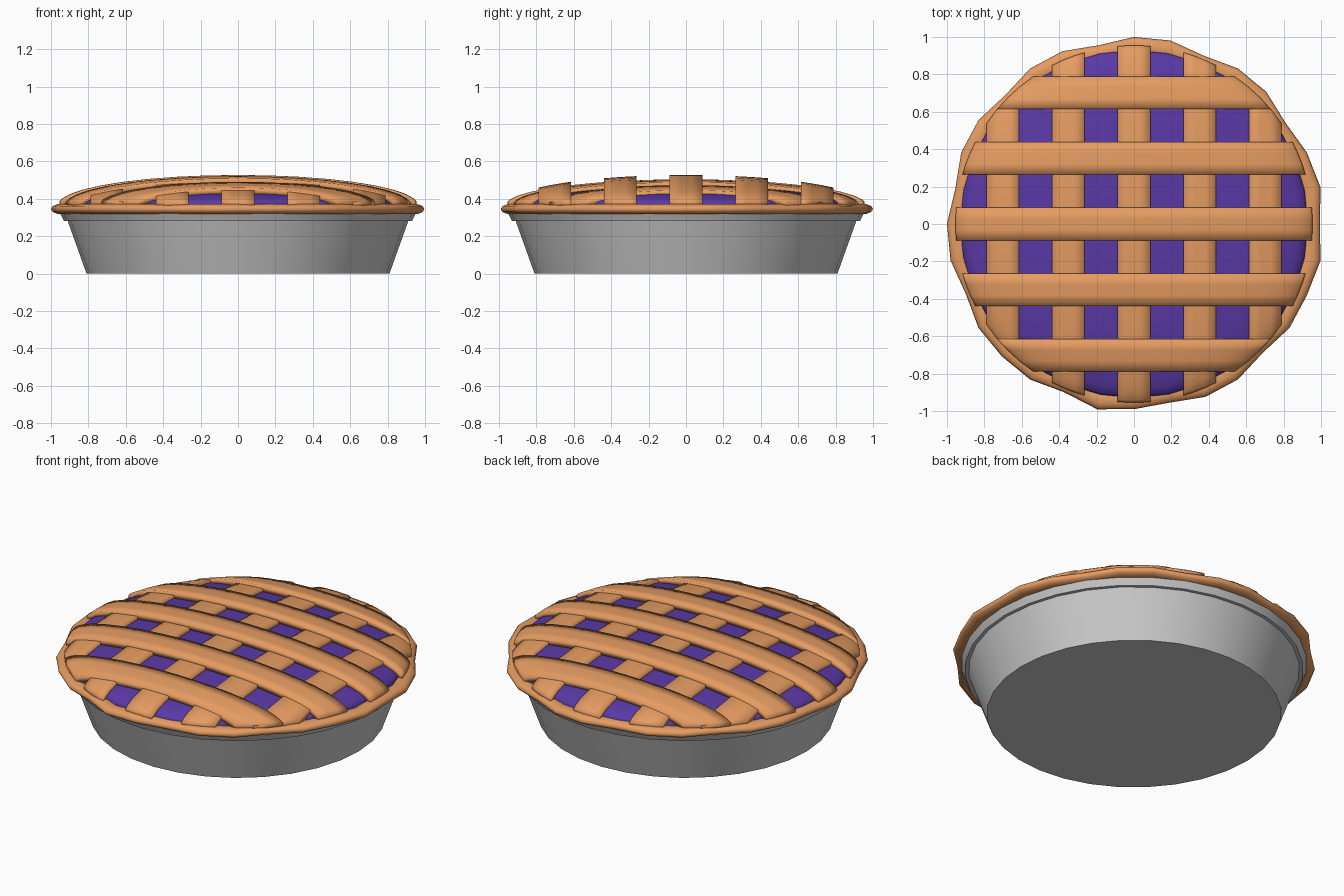
import bpy, bmesh
from math import sin, cos, pi, sqrt, radians

if "Cube" in bpy.data.objects:
    bpy.data.objects.remove(bpy.data.objects["Cube"])

SEG = 32


def material(name, rgb):
    m = bpy.data.materials.new(name)
    m.diffuse_color = (*rgb, 1)
    m.use_nodes = True
    m.node_tree.nodes["Principled BSDF"].inputs["Base Color"].default_value = m.diffuse_color
    return m


crust = material("crust", (0.78, 0.33, 0.12))
berry = material("berry", (0.10, 0.04, 0.38))


def finish(name, bm, mat=None, angle=None):
    bmesh.ops.recalc_face_normals(bm, faces=bm.faces[:])
    me = bpy.data.meshes.new(name)
    bm.to_mesh(me)
    bm.free()
    ob = bpy.data.objects.new(name, me)
    bpy.context.collection.objects.link(ob)
    if mat:
        me.materials.append(mat)
    bpy.ops.object.select_all(action='DESELECT')
    bpy.context.view_layer.objects.active = ob
    ob.select_set(True)
    if angle is None:
        bpy.ops.object.shade_smooth()
    else:
        bpy.ops.object.shade_smooth_by_angle(angle=radians(angle))
    return ob


def bridge(bm, a, b, closed=True):
    n = len(a)
    for i in range(n if closed else n - 1):
        j = (i + 1) % n
        bm.faces.new((a[i], a[j], b[j], b[i]))


def lathe(name, profile, mat=None, angle=None):
    bm = bmesh.new()
    rings = [[bm.verts.new((r * cos(2 * pi * i / SEG), r * sin(2 * pi * i / SEG), z))
              for i in range(SEG)] for r, z in profile]
    for a, b in zip(rings, rings[1:]):
        bridge(bm, a, b)
    bm.faces.new(rings[0])
    bm.faces.new(rings[-1])
    return finish(name, bm, mat, angle)


def dome(r, height, radius):
    return 0.37 + height * sqrt(max(0, 1 - (r / radius) ** 2))


# Tapered pan with a stepped lip
lathe("pan", [(0.81, 0), (0.91, 0.28), (0.93, 0.28), (0.95, 0.32), (0.92, 0.335)], angle=30)

# Domed filling
radii = [0.93 * cos(k * pi / 20) for k in range(10)]
lathe("filling", [(0.93, 0.335)] + [(r, dome(r, 0.11, 0.93)) for r in radii], berry, 40)

# Crimped crust rim: flattened tube with a wavering radius
LOW = (3, 6, 9, 12, 15, 18, 22, 25, 28)
SPECIAL = {0: 0.995, 1: 1.016, 31: 1.016, 23: 1.01, 8: 1.0, 16: 1.0, 24: 0.99}
bm = bmesh.new()
loops = []
for i in range(SEG):
    a = 2 * pi * i / SEG
    outer = SPECIAL.get(i, 0.974 if i in LOW else 1.0)
    loops.append([])
    for k in range(10):
        t = 2 * pi * k / 10
        r = outer - 0.05 + 0.05 * cos(t)
        loops[-1].append(bm.verts.new((r * cos(a), r * sin(a), 0.345 + 0.027 * sin(t))))
for i in range(SEG):
    bridge(bm, loops[i], loops[(i + 1) % SEG])
finish("crust_rim", bm, crust)


# Arched lattice strips, trimmed to the round rim
def strip(name, offset, height, across):
    bm = bmesh.new()
    steps, width, thick, end = 18, 0.175, 0.036, 0.955
    sections = []
    for s in range(steps + 1):
        u = sin((2 * s / steps - 1) * pi / 2)
        top, bottom = [], []
        for k in range(4):
            v = offset + width * (k / 3 - 0.5)
            w = u * sqrt(end ** 2 - v ** 2)
            z = dome(sqrt(v * v + w * w), height, 0.96)
            x, y = (w, v) if across else (v, w)
            top.append(bm.verts.new((x, y, z)))
            bottom.append(bm.verts.new((x, y, z - thick)))
        sections.append(top + bottom[::-1])
    for a, b in zip(sections, sections[1:]):
        bridge(bm, a, b)
    bm.faces.new(sections[0])
    bm.faces.new(sections[-1])
    finish(name, bm, crust)


for n in range(5):
    offset = (n - 2) * 0.351
    strip(f"lattice_lengthwise_{n + 1}", offset, 0.134, False)
    strip(f"lattice_crosswise_{n + 1}", offset, 0.157, True)
